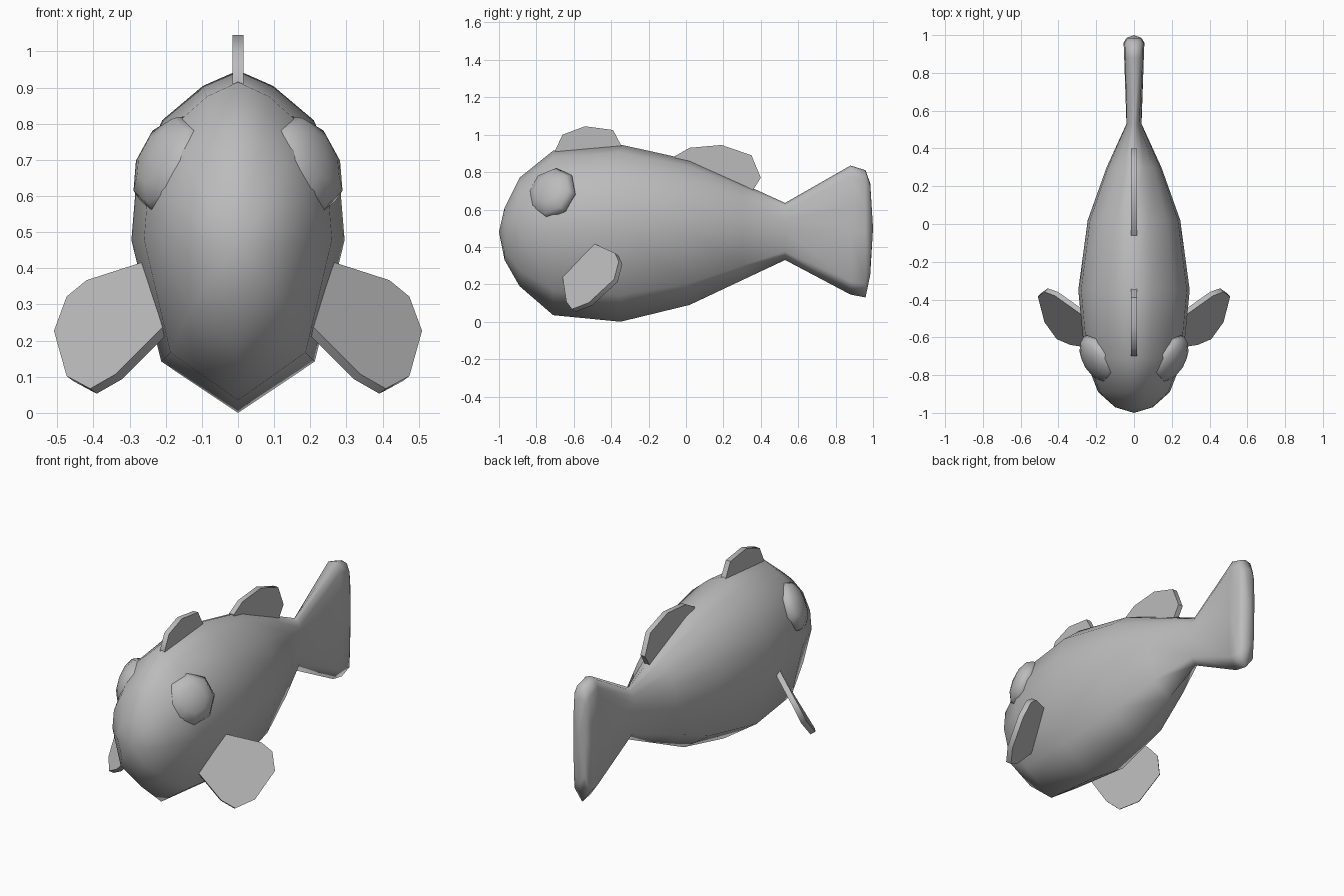
import bpy
import bmesh
from math import radians
from mathutils import Vector

cube = bpy.data.objects.get("Cube")
if cube:
    bpy.data.objects.remove(cube)

# Single colour for the whole fish
grey = bpy.data.materials.new("plain_grey")
grey.use_nodes = True
colour = (0.5, 0.5, 0.5, 1)
grey.diffuse_color = colour
grey.node_tree.nodes["Principled BSDF"].inputs["Base Color"].default_value = colour


def finish(name, bm, sharp_angle=None):
    """Turn a bmesh into a smooth shaded object, optionally with sharp edges."""
    bmesh.ops.recalc_face_normals(bm, faces=bm.faces)
    mesh = bpy.data.meshes.new(name)
    bm.to_mesh(mesh)
    bm.free()
    mesh.materials.append(grey)
    mesh.shade_smooth()
    if sharp_angle:
        mesh.set_sharp_from_angle(angle=radians(sharp_angle))
    obj = bpy.data.objects.new(name, mesh)
    bpy.context.collection.objects.link(obj)
    return obj


# Half cross-sections as (width fraction, height fraction), top to bottom
BODY = [(0, 1), (.33, .955), (.71, .855), (.95, .69), (1, .505), (.72, .15), (0, 0)]
TAIL = [(0, 1), (.6, .985), (.9, .92), (1, .69), (1, .505), (.9, .1), (0, 0)]

# Stations along the fish: section, y, bottom, top, half width
STATIONS = [
    (BODY, -.97, .33, .61, .10),
    (BODY, -.89, .19, .77, .19),
    (BODY, -.71, .035, .915, .26),
    (BODY, -.35, 0, .947, .295),
    (BODY, .02, .09, .865, .245),
    (BODY, .30, .222, .74, .145),
    (BODY, .53, .33, .635, .04),
    (TAIL, .88, .145, .835, .052),
    (TAIL, .96, .13, .81, .055),
    (TAIL, .985, .25, .74, .04),
]


def build_body():
    bm = bmesh.new()
    rings = []
    for section, y, low, high, width in STATIONS:
        outline = section + [(-w, h) for w, h in section[-2:0:-1]]
        rings.append([bm.verts.new((w * width, y, low + h * (high - low)))
                      for w, h in outline])
    count = len(rings[0])
    for a, b in zip(rings, rings[1:]):
        for i in range(count):
            j = (i + 1) % count
            bm.faces.new((a[i], a[j], b[j], b[i]))
    # Close the snout and the rear edge of the tail with fans
    for ring, point in ((rings[0], (0, -1, .48)), (rings[-1], (0, 1, .5))):
        tip = bm.verts.new(point)
        for i in range(count):
            bm.faces.new((ring[i], ring[(i + 1) % count], tip))
    finish("body_and_tail", bm)


def build_fin(name, points, thickness=.03):
    """Make a flat plate centred on the outline given by points."""
    bm = bmesh.new()
    points = [Vector(p) for p in points]
    normal = Vector()
    for p, q in zip(points, points[1:] + points[:1]):
        normal += p.cross(q)
    offset = normal.normalized() * thickness / 2
    front = [bm.verts.new(p + offset) for p in points]
    back = [bm.verts.new(p - offset) for p in points]
    bm.faces.new(front)
    bm.faces.new(back[::-1])
    for i in range(len(points)):
        j = (i + 1) % len(points)
        bm.faces.new((front[i], back[i], back[j], front[j]))
    finish(name, bm, 50)


def build_eye(name, side):
    """Flattened ball facing outward, forward and slightly up."""
    bm = bmesh.new()
    bmesh.ops.create_uvsphere(bm, u_segments=8, v_segments=6, radius=.145)
    bmesh.ops.scale(bm, vec=(1, 1, .5), verts=bm.verts)
    facing = Vector((side * .8, -.5, .35))
    eye = finish(name, bm)
    eye.data.transform(facing.to_track_quat('Z', 'Y').to_matrix().to_4x4())
    eye.location = (side * .187, -.715, .685)


build_body()

# Fins along the back, drawn in profile as (y, z)
front_profile = [(-.69, .86), (-.70, .915), (-.66, 1.0), (-.54, 1.045),
                 (-.39, 1.025), (-.345, .94), (-.37, .88)]
rear_profile = [(-.05, .82), (-.06, .885), (.02, .93), (.19, .945),
                (.35, .89), (.40, .77), (.35, .69)]
build_fin("front_dorsal_fin", [(0, y, z) for y, z in front_profile])
build_fin("rear_dorsal_fin", [(0, y, z) for y, z in rear_profile])

# Paired side fins and eyes
side_outline = [(.255, -.48, .41), (.41, -.37, .36), (.465, -.35, .315),
                (.50, -.375, .22), (.465, -.51, .095), (.40, -.60, .06),
                (.33, -.63, .1), (.2, -.65, .23)]
for label, side in (("left", 1), ("right", -1)):
    build_fin(label + "_pectoral_fin", [(side * x, y, z) for x, y, z in side_outline])
    build_eye(label + "_eye", side)
